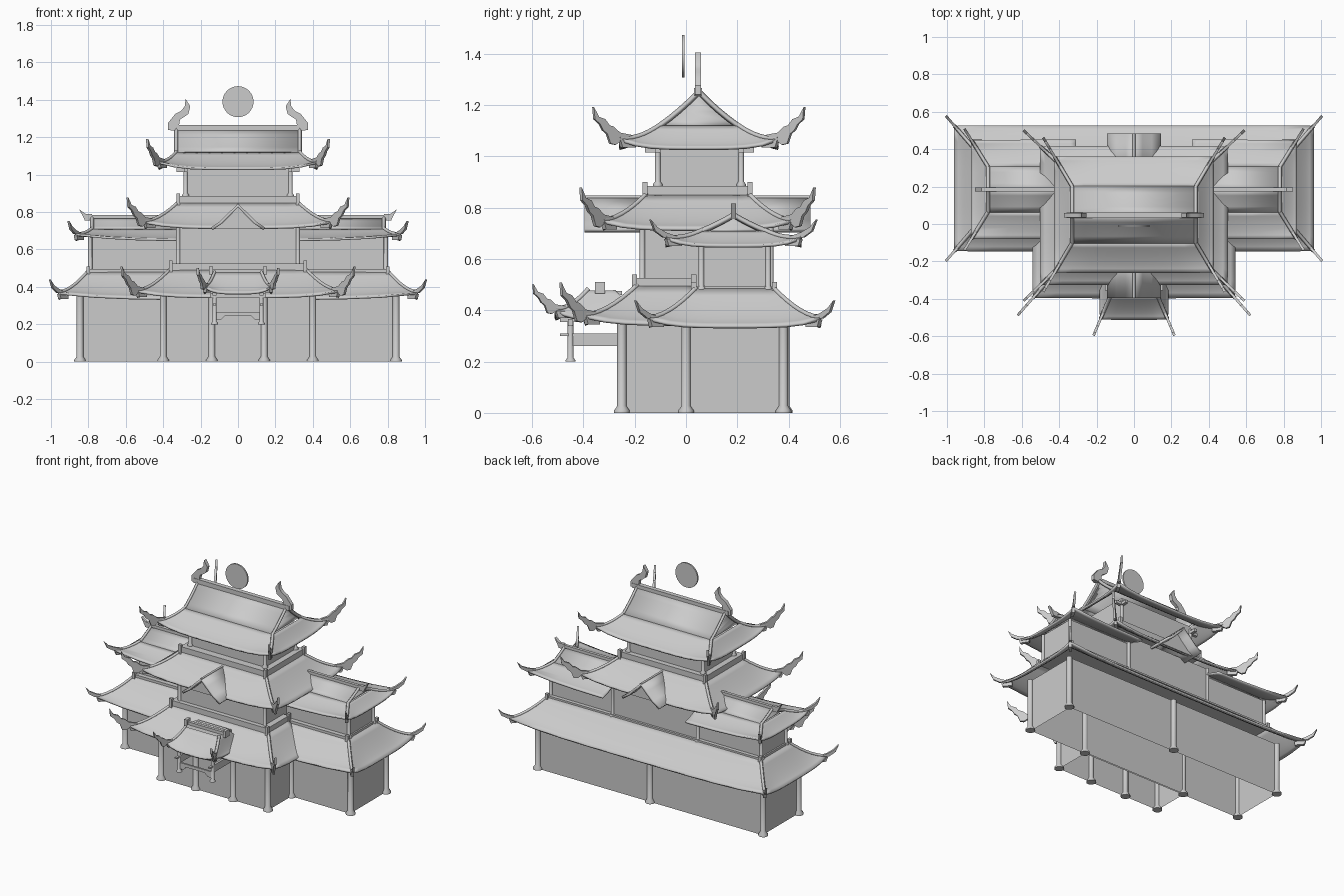
import bpy, bmesh, math
from mathutils import Vector

old = bpy.data.objects.get("Cube")
if old:
    bpy.data.objects.remove(old, do_unlink=True)

grey = bpy.data.materials.new("stone grey")
grey.use_nodes = True
grey.diffuse_color = (0.6, 0.6, 0.6, 1)
grey.node_tree.nodes["Principled BSDF"].inputs["Base Color"].default_value = (0.6, 0.6, 0.6, 1)


def finish(name, bm, thick=0):
    mesh = bpy.data.meshes.new(name)
    bmesh.ops.recalc_face_normals(bm, faces=bm.faces)
    bm.to_mesh(mesh)
    bm.free()
    obj = bpy.data.objects.new(name, mesh)
    bpy.context.collection.objects.link(obj)
    mesh.materials.append(grey)
    if thick:
        mod = obj.modifiers.new("thickness", 'SOLIDIFY')
        mod.thickness, mod.offset = thick, 0
    return obj


def box(name, x0, x1, y0, y1, z0, z1, bottom=True):
    bm = bmesh.new()
    bmesh.ops.create_cube(bm, size=1)
    for v in bm.verts:
        v.co = ((x0 + x1) / 2 + v.co.x * (x1 - x0), (y0 + y1) / 2 + v.co.y * (y1 - y0),
                (z0 + z1) / 2 + v.co.z * (z1 - z0))
    if not bottom:
        low = [f for f in bm.faces if f.calc_center_median().z < z0 + 1e-4]
        bmesh.ops.delete(bm, geom=low, context='FACES')
    return finish(name, bm)


def bar(name, points, radius):
    curve = bpy.data.curves.new(name, 'CURVE')
    curve.dimensions = '3D'
    curve.bevel_depth, curve.bevel_resolution, curve.use_fill_caps = radius, 0, True
    spline = curve.splines.new('POLY')
    spline.points.add(len(points) - 1)
    for p, co in zip(spline.points, points):
        p.co = (*co, 1)
    obj = bpy.data.objects.new(name, curve)
    bpy.context.collection.objects.link(obj)
    curve.materials.append(grey)


def plate(name, outline, origin, direction, thick):
    # outline is (distance along direction, height)
    d = Vector(direction).normalized()
    side = Vector((-d.y, d.x, 0)) * thick / 2
    bm = bmesh.new()
    rows = [[bm.verts.new(Vector(origin) + d * s + Vector((0, 0, z)) + side * k)
             for s, z in outline] for k in (-1, 1)]
    for row in rows:
        bm.faces.new(row)
    for i in range(len(outline)):
        j = (i + 1) % len(outline)
        bm.faces.new((rows[0][i], rows[0][j], rows[1][j], rows[1][i]))
    return finish(name, bm)


def column(x, y, z0, z1, r):
    bm = bmesh.new()
    rings = []
    for z, k in ((z0, 1.7), (z0 + r * .5, 1.7), (z0 + r * 1.5, 1), (z1, 1)):
        rings.append([bm.verts.new((x + r * k * math.cos(a * math.pi / 6),
                                    y + r * k * math.sin(a * math.pi / 6), z)) for a in range(12)])
    for a, b in zip(rings, rings[1:]):
        for i in range(12):
            bm.faces.new((a[i], a[i - 1], b[i - 1], b[i]))
    bm.faces.new(rings[0])
    bm.faces.new(rings[-1])
    finish("column", bm)


def cut(bm, point, normal):
    bmesh.ops.bisect_plane(bm, geom=bm.verts[:] + bm.edges[:] + bm.faces[:],
                           plane_co=point, plane_no=normal, clear_outer=True)


DRAGON = [(-.06, .01), (0, .02), (.03, .045), (.05, .05), (.07, .075), (.10, .085), (.125, .125),
          (.12, .075), (.095, .055), (.08, .03), (.06, .015), (.045, -.025), (.02, -.03), (-.01, -.01)]
HORN = [(-.05, .0), (0, .015), (.04, .035), (.07, .065), (.05, .02), (.01, -.005)]


def roof(name, cy, eave, top, ridge=None, lift=.03, tip=DRAGON, size=1.0, cuts=(), fronts=(-1, 1), gap=0):
    """Concave hipped skirt, optionally crowned by a gabled upper roof."""
    (ex, ey, ez), (tx, ty, tz) = eave, top
    n, levels = 10, 7

    def point(u, v, t):
        hx, hy = ex + (tx - ex) * t, ey + (ty - ey) * t
        rise = lift * (abs(u * v) ** 4) * (1 - t) ** 2
        return Vector((u * hx, cy + v * hy, ez + (tz - ez) * t ** 1.35 + rise))

    loop = [(-1 + 2 * i / n, -1) for i in range(n)] + [(1, -1 + 2 * i / n) for i in range(n)]
    loop += [(-u, -v) for u, v in loop]
    bm = bmesh.new()
    rows = [[bm.verts.new(point(u, v, k / levels)) for u, v in loop] for k in range(levels + 1)]
    for a, b in zip(rows, rows[1:]):
        for i in range(len(loop)):
            bm.faces.new((a[i - 1], a[i], b[i], b[i - 1]))
    # upper gabled slopes
    slope = []
    if ridge:
        slope = [(ty * (1 - s), tz + (ridge - tz) * (.8 * s + .2 * s * s)) for s in (0, .25, .5, .75, 1)]
        for v in (-1, 1):
            pairs = [[bm.verts.new((x, cy + v * y, z)) for x in (-tx, tx)] for y, z in slope]
            for a, b in zip(pairs, pairs[1:]):
                bm.faces.new((a[0], a[1], b[1], b[0]))
        for u in (-1, 1):
            x = u * (tx - .015)
            bm.faces.new([bm.verts.new((x, cy + v * y, z)) for y, z, v in
                          [(y, z, -1) for y, z in slope] + [(y, z, 1) for y, z in slope[-2::-1]]])
    halves = [bm]
    if gap:
        halves = [bm.copy(), bm]
        cut(halves[0], (-gap, 0, 0), (1, 0, 0))
        cut(halves[1], (gap, 0, 0), (-1, 0, 0))
    for part in halves:
        for co, no in cuts:
            cut(part, co, no)
        finish(name, part, .012)
    # ridge bars, corner ornaments and gable edges
    for u in (-1, 1):
        for v in fronts:
            path = [point(u, v, k / levels) + Vector((0, 0, .008)) for k in range(levels + 1)]
            bar(name + "_hip", path, .01)
            out = path[0] - path[1]
            plate(name + "_corner", [(s * size, z * size) for s, z in tip], path[0],
                  (out.x, out.y, 0), .014)
            inner = point(u, v, 0) - Vector((out.x, out.y, 0)).normalized() * .07
            plate(name + "_corner_beam", [(0, -.03), (.06, -.03), (.07, -.002), (0, -.005)],
                  inner, (out.x, out.y, 0), .02)
            if ridge:
                bar(name + "_gable_edge", [(u * tx, cy + v * y, z + .006) for y, z in slope], .011)


def mirrored(fn):
    for s in (-1, 1):
        fn(s)


# ground floor
box("long_hall_wall", -.84, .84, 0, .38, 0, .36, False)
box("front_hall_wall", -.4, .4, -.25, .01, 0, .38, False)
for x in (-.845, .845):
    for y in (0, .38):
        column(x, y, 0, .36, .018)
for x in (-.4, -.14, .14, .4):
    column(x, -.25, 0, .37, .018)
column(0, .385, 0, .36, .018)
mirrored(lambda s: column(s * .4, 0, 0, .36, .018))
roof("long_hall_roof", .19, (.96, .335, .335), (.8, .15, .48), tip=HORN)
roof("front_hall_roof", 0, (.54, .395, .345), (.36, .19, .49), cuts=[((0, .03, 0), (0, 1, 0))], fronts=(-1,))


# parapet band with small end posts
def band(name, x, y0, y1, z0, z1):
    box(name, -x, x, y0, y1, z0, z1)
    for px in (-x, x):
        for py in (y0, y1):
            box(name + "_post", px - .01, px + .01, py - .01, py + .01, z0, z1 + .015)


band("long_hall_parapet", .8, .03, .345, .47, .495)
band("front_hall_parapet", .36, -.2, .03, .475, .525)

# upper wings
box("wing_wall", -.79, .79, .06, .32, .48, .68, False)
for x in (-.79, .79):
    for y in (.06, .32):
        column(x, y, .48, .68, .011)
roof("wing_roof", .185, (.87, .265, .65), (.78, .12, .705), .765, tip=HORN, gap=.31)
mirrored(lambda s: box("wing_ridge", s * .59 - .23, s * .59 + .23, .175, .195, .755, .785))
mirrored(lambda s: plate("wing_ridge_horn", [(-.02, -.02), (.02, -.02), (.05, .035), (.015, .01), (-.02, .01)],
                         (s * .8, .185, .78), (s, 0, 0), .02))

# middle tower
box("tower_middle_wall", -.32, .32, -.17, .33, .48, .73, False)
for x in (-.32, .32):
    column(x, -.17, .5, .73, .011)
    column(x, .33, .48, .73, .011)
roof("tower_middle_roof", .045, (.5, .37, .715), (.32, .2, .845))
band("tower_parapet", .32, -.16, .25, .835, .885)


# peaked dormers front and back
def dormer(s):
    outer, inner = .045 + s * .44, .045 + s * .17
    profile = [(-.14, .71), (-.09, .745), (-.04, .795), (0, .835), (.04, .795), (.09, .745), (.14, .71)]
    bm = bmesh.new()
    rows = [[bm.verts.new((x, y, z)) for x, z in profile] for y in (outer, inner)]
    for i in range(len(profile) - 1):
        bm.faces.new((rows[0][i], rows[0][i + 1], rows[1][i + 1], rows[1][i]))
    finish("dormer_roof", bm, .016)
    plate("dormer_gable", profile, (0, outer - s * .07, 0), (1, 0, 0), .01)
    bar("dormer_ridge", [(0, outer, .84), (0, inner, .84)], .008)


mirrored(dormer)

# top tower
box("tower_top_wall", -.28, .28, -.11, .215, .87, 1.07, False)
for x in (-.28, .28):
    for y in (-.11, .215):
        column(x, y, .885, 1.05, .011)
        dx, dy = math.copysign(.05, x), math.copysign(.05, y - .05)
        box("eave_bracket", min(x, x + dx), max(x, x + dx), y - .01, y + .01, 1.015, 1.035)
        box("eave_bracket", x - .01, x + .01, min(y, y + dy), max(y, y + dy), 1.015, 1.035)
roof("tower_top_roof", .05, (.425, .31, 1.03), (.33, .15, 1.115), 1.245, lift=.035, size=.95)
box("tower_top_ridge", -.36, .36, .032, .062, 1.235, 1.265)
FISH = [(.01, -.03), (.05, -.025), (.05, .01), (.03, .035), (.01, .06), (-.02, .075), (-.04, .1),
        (-.045, .14), (-.07, .1), (-.06, .06), (-.04, .045), (-.015, .03), (-.01, 0)]
mirrored(lambda s: plate("ridge_fish", FISH, (s * .325, .047, 1.265), (s, 0, 0), .024))

# entrance porch
roof("porch_roof", -.33, (.18, .18, .365), (.125, .05, .475), lift=.035, size=.75,
     cuts=[((0, -.24, 0), (0, 1, 0))], fronts=(-1,))
band("porch_ridge", .145, -.345, -.325, .465, .495)
box("porch_cap", -.125, .125, -.38, -.25, .46, .475)


def porch_frame(s):
    x = s * .125
    column(x, -.45, .2, .375, .011)
    box("porch_side_panel", x - .006, x + .006, -.45, -.25, .26, .3)
    box("porch_top_beam", x - .01, x + .01, -.49, -.25, .355, .37)
    box("porch_middle_beam", x - .008, x + .008, -.49, -.25, .3, .31)


mirrored(porch_frame)
plate("porch_arch", [(-.125, .22), (-.09, .225), (-.07, .245), (.07, .245), (.09, .225), (.125, .22),
                     (.125, .265), (-.125, .265)], (0, -.45, 0), (1, 0, 0), .012)
box("porch_front_beam", -.15, .15, -.46, -.44, .34, .365)

# floating sun disc
bm = bmesh.new()
bmesh.ops.create_cone(bm, cap_ends=True, segments=32, radius1=.083, radius2=.083, depth=.01)
for v in bm.verts:
    v.co = (v.co.x, v.co.z - .01, v.co.y + 1.39)
finish("sun_disc", bm)

# smooth curved surfaces, keep hard edges
bpy.ops.object.select_all(action='DESELECT')
for obj in bpy.context.scene.objects:
    if obj.type == 'MESH' and obj.data.materials and obj.data.materials[0] == grey:
        obj.select_set(True)
        bpy.context.view_layer.objects.active = obj
bpy.ops.object.shade_smooth_by_angle(angle=math.radians(35))
